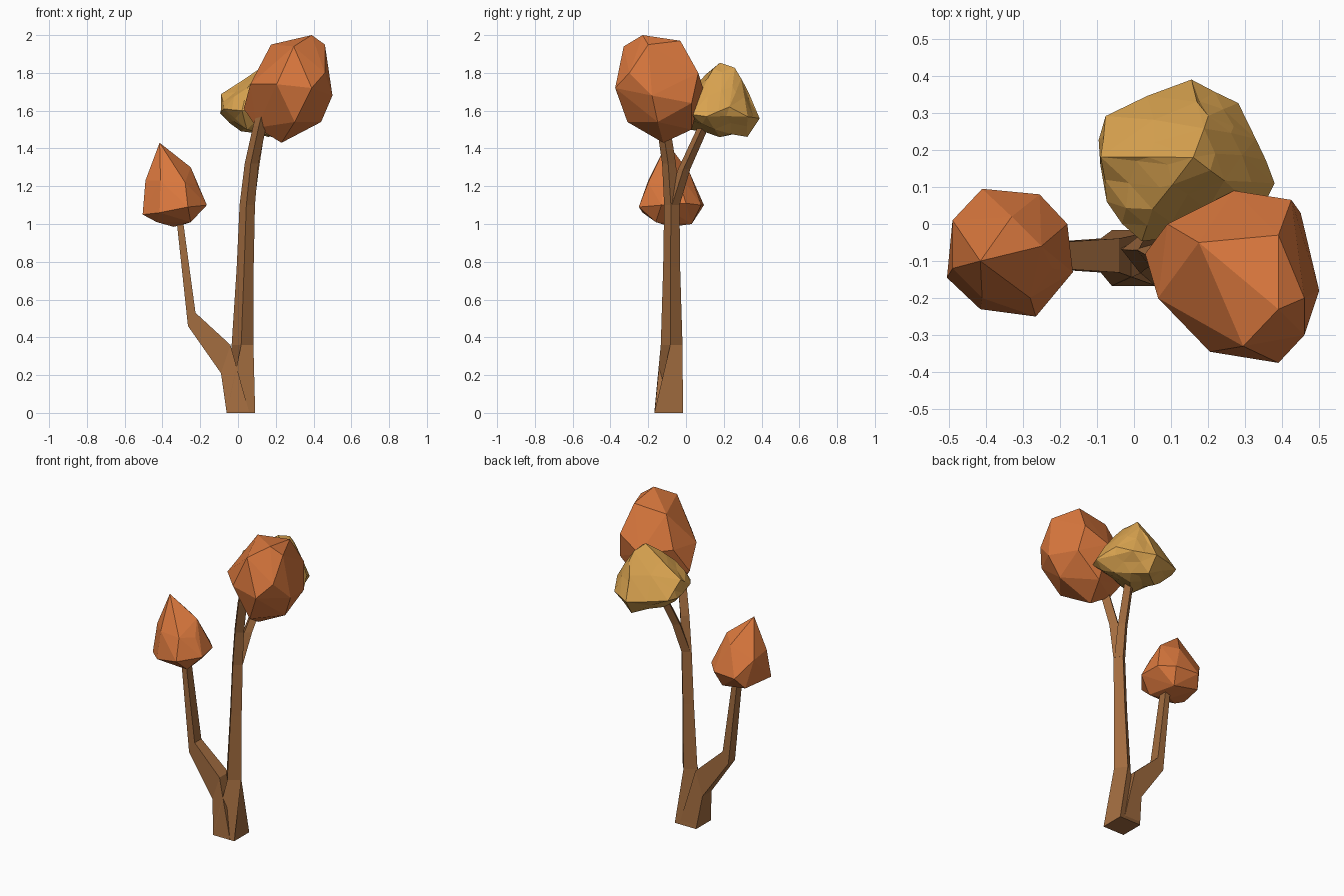
import bpy, bmesh, math, random
from mathutils import Vector

random.seed(4)


def material(name, rgb):
    m = bpy.data.materials.new(name)
    m.diffuse_color = (*rgb, 1)
    return m


BARK = material("bark brown", (0.36, 0.15, 0.05))
ORANGE = material("leaf orange", (0.71, 0.19, 0.048))
GOLD = material("leaf gold", (0.70, 0.37, 0.08))


def finish(bm, name, mat):
    bmesh.ops.recalc_face_normals(bm, faces=bm.faces)
    mesh = bpy.data.meshes.new(name)
    bm.to_mesh(mesh)
    bm.free()
    mesh.materials.append(mat)
    ob = bpy.data.objects.new(name, mesh)
    bpy.context.collection.objects.link(ob)


def loft(name, rings):
    """Four-sided limb through rings given as (centre, half axis u, half axis v)."""
    bm = bmesh.new()
    loops = []
    for c, u, v in rings:
        c, u, v = Vector(c), Vector(u), Vector(v)
        loops.append([bm.verts.new(p) for p in (c - u - v, c + u - v, c + u + v, c - u + v)])
    for a, b in zip(loops, loops[1:]):
        for i in range(4):
            j = (i + 1) % 4
            bm.faces.new((a[i], a[j], b[j], b[i]))
    bm.faces.new(loops[0])
    bm.faces.new(loops[-1])
    finish(bm, name, BARK)


def level(x, y, z, half, deg):
    """Horizontal square ring turned by deg."""
    a = math.radians(deg)
    return ((x, y, z), (half * math.cos(a), half * math.sin(a), 0),
            (-half * math.sin(a), half * math.cos(a), 0))


def clump(name, points, mat, jitter=0):
    """Faceted foliage: hull round a few points, optionally roughened."""
    bm = bmesh.new()
    for p in points:
        bm.verts.new(p)
    res = bmesh.ops.convex_hull(bm, input=bm.verts)
    loose = [v for v in bm.verts if not v.link_faces]
    bmesh.ops.delete(bm, geom=loose, context='VERTS')
    if jitter:
        old = set(bm.verts)
        long_edges = [e for e in bm.edges if e.calc_length() > 0.13]
        bmesh.ops.subdivide_edges(bm, edges=long_edges, cuts=1)
        bmesh.ops.triangulate(bm, faces=bm.faces)
        bm.normal_update()
        for v in bm.verts:
            if v not in old:
                v.co += v.normal * random.uniform(-0.4, 1) * jitter
    finish(bm, name, mat)


# Trunk: square foot twisting into a slim diamond section
loft("trunk", [level(0.015, -0.092, 0, 0.076, 0), level(0.024, -0.076, 0.36, 0.041, 38),
               level(0.038, -0.076, 0.77, 0.032, 38), level(0.049, -0.075, 1.10, 0.029, 38),
               level(0.072, -0.09, 1.32, 0.026, 38), level(0.115, -0.12, 1.52, 0.025, 38),
               level(0.14, -0.13, 1.62, 0.022, 38)])

# Left branch with its flared root
loft("left_branch", [((0.0, -0.092, 0), (0.06, 0, 0), (0, 0.075, 0)),
                     ((-0.065, -0.085, 0.285), (0.025, 0, 0.075), (0, 0.046, 0)),
                     ((-0.245, -0.085, 0.495), (0.02, 0, 0.035), (0, 0.034, 0)),
                     ((-0.312, -0.085, 1.05), (0.016, 0, 0.004), (0, 0.026, 0))])

# Rear fork
loft("rear_branch", [level(0.05, -0.07, 1.10, 0.026, 38), level(0.078, -0.01, 1.29, 0.023, 38),
                     level(0.113, 0.085, 1.50, 0.021, 38), level(0.13, 0.13, 1.6, 0.018, 38)])

# Foliage
clump("tall_foliage", [
    (0.39, -0.23, 2.0), (0.39, -0.03, 1.97), (0.175, -0.05, 1.95), (0.295, -0.33, 1.94),
    (0.46, -0.2, 1.95), (0.46, -0.30, 1.80), (0.50, -0.18, 1.68), (0.425, 0.065, 1.80),
    (0.27, 0.09, 1.72), (0.39, -0.375, 1.72), (0.205, -0.345, 1.74), (0.065, -0.2, 1.74),
    (0.03, -0.08, 1.61), (0.09, 0.0, 1.76), (0.23, -0.12, 1.43), (0.44, -0.15, 1.54),
    (0.1, -0.1, 1.51), (0.3, -0.31, 1.54), (0.29, 0.03, 1.50), (0.45, 0.03, 1.64)], ORANGE)

clump("left_foliage", [
    (-0.415, -0.10, 1.43), (-0.25, -0.06, 1.30), (-0.22, -0.12, 1.21), (-0.49, 0.01, 1.21),
    (-0.41, -0.20, 1.23), (-0.28, -0.20, 1.22), (-0.33, 0.02, 1.27), (-0.41, 0.095, 1.10),
    (-0.255, 0.08, 1.10), (-0.18, 0.0, 1.11), (-0.165, -0.13, 1.10), (-0.265, -0.25, 1.09),
    (-0.415, -0.23, 1.06), (-0.505, -0.145, 1.05), (-0.49, -0.12, 1.23), (-0.45, 0.04, 1.03),
    (-0.34, -0.08, 0.985), (-0.25, -0.16, 1.01), (-0.43, -0.14, 1.01), (-0.28, 0.03, 1.0)], ORANGE)

clump("rear_foliage", [
    (0.16, 0.18, 1.855), (0.19, 0.26, 1.83), (0.20, 0.29, 1.77), (0.09, 0.16, 1.80),
    (-0.095, 0.16, 1.59), (-0.075, 0.29, 1.59), (-0.08, 0.18, 1.68), (0.155, 0.38, 1.56),
    (0.275, 0.32, 1.57), (0.33, 0.23, 1.62), (0.375, 0.11, 1.57), (0.34, 0.03, 1.58),
    (0.15, -0.03, 1.60), (0.02, -0.05, 1.60), (-0.075, 0.06, 1.61), (0.05, 0.03, 1.51),
    (0.16, 0.32, 1.47), (0.18, 0.18, 1.47), (0.02, 0.2, 1.50), (0.28, 0.15, 1.50),
    (0.05, 0.04, 1.72), (0.24, 0.12, 1.77)], GOLD, 0.014)
